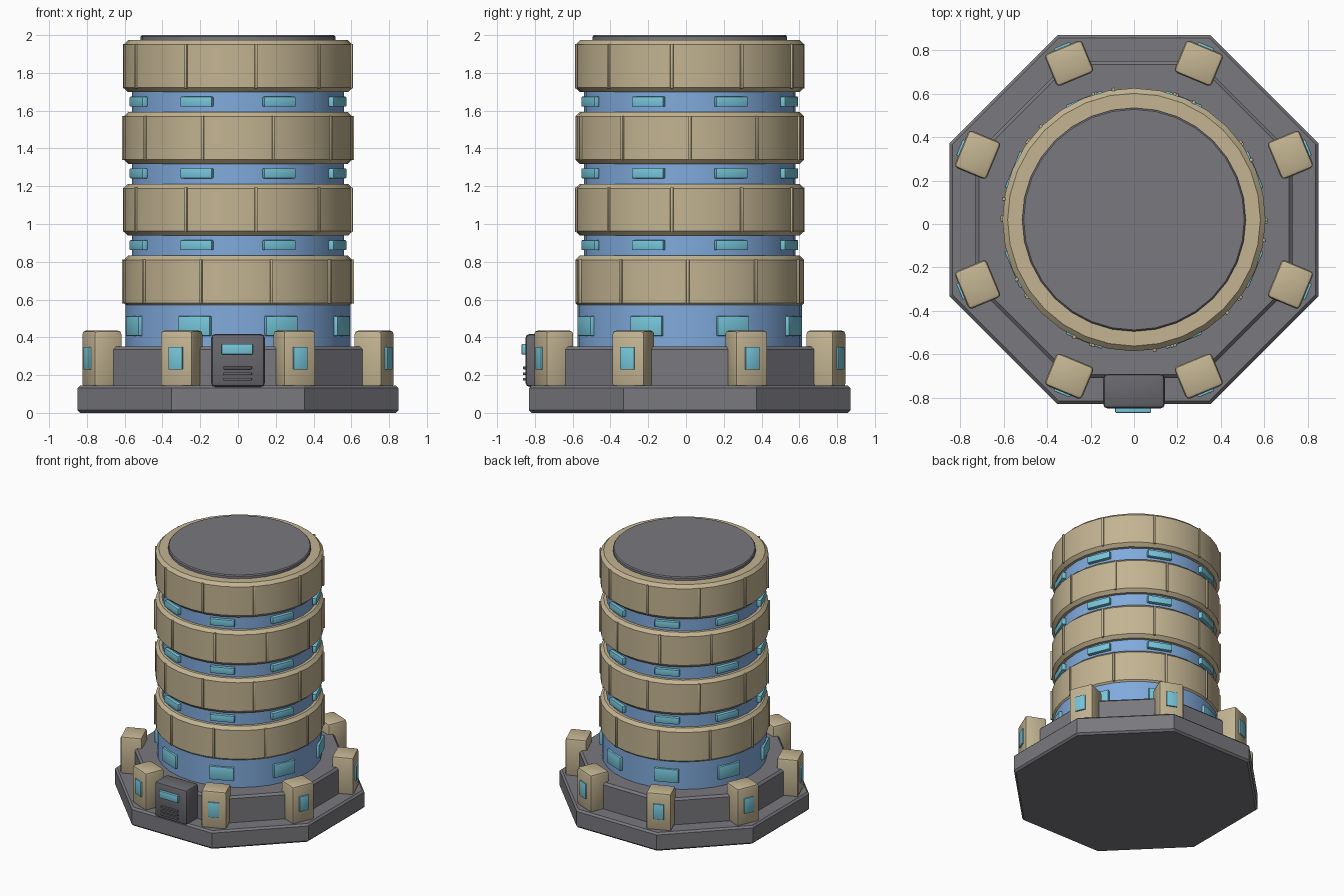
import bpy, bmesh, math
from mathutils import Matrix, Vector

if "Cube" in bpy.data.objects:
    bpy.data.objects.remove(bpy.data.objects["Cube"])

CY = 0.02  # tower axis sits slightly behind the origin


def material(name, rgb):
    m = bpy.data.materials.new(name)
    lin = [(c / 255 / 12.92) if c < 11 else ((c / 255 + 0.055) / 1.055) ** 2.4 for c in rgb]
    m.diffuse_color = (*lin, 1)
    m.use_nodes = True
    m.node_tree.nodes["Principled BSDF"].inputs["Base Color"].default_value = m.diffuse_color
    return m


TAN = material("tan_panel", (195, 180, 146))
BLUE = material("blue_wall", (128, 170, 220))
GLASS = material("cyan_glass", (118, 198, 218))
GREY = material("grey_deck", (121, 120, 126))
DARK = material("dark_grey_door", (104, 103, 109))


def finish(name, bm, mat, smooth=True):
    bmesh.ops.recalc_face_normals(bm, faces=bm.faces)
    mesh = bpy.data.meshes.new(name)
    bm.to_mesh(mesh)
    bm.free()
    mesh.materials.append(mat)
    ob = bpy.data.objects.new(name, mesh)
    bpy.context.collection.objects.link(ob)
    if smooth:
        bpy.context.view_layer.objects.active = ob
        ob.select_set(True)
        bpy.ops.object.shade_smooth_by_angle(angle=math.radians(32))
        ob.select_set(False)
    return ob


def lathe(name, profile, sides, mat, turn=0.0, smooth=True):
    """Closed solid from (radius, z) rows, capped at both ends."""
    bm = bmesh.new()
    rows = []
    for r, z in profile:
        rows.append([bm.verts.new((r * math.cos(turn + math.tau * i / sides),
                                   CY + r * math.sin(turn + math.tau * i / sides), z))
                     for i in range(sides)])
    for a, b in zip(rows, rows[1:]):
        for i in range(sides):
            j = (i + 1) % sides
            bm.faces.new((a[i], a[j], b[j], b[i]))
    bm.faces.new(rows[0])
    bm.faces.new(rows[-1])
    return finish(name, bm, mat, smooth)


def add_box(bm, size, matrix, bevel=0.0, segments=2):
    part = bmesh.new()
    bmesh.ops.create_cube(part, size=1)
    bmesh.ops.scale(part, vec=size, verts=part.verts)
    if bevel:
        bmesh.ops.bevel(part, geom=part.edges[:], offset=bevel, segments=segments,
                        profile=0.5, affect='EDGES')
    part.transform(matrix)
    tmp = bpy.data.meshes.new("tmp")
    part.to_mesh(tmp)
    part.free()
    bm.from_mesh(tmp)
    bpy.data.meshes.remove(tmp)


def radial_boxes(name, size, radius, z, count, first, mat, bevel=0.0):
    """Boxes around the axis; size is (radial, tangential, height), angle 0 is the front."""
    bm = bmesh.new()
    for i in range(count):
        a = math.radians(first + 360 * i / count - 90)
        add_box(bm, size, Matrix.Translation((0, CY, 0)) @ Matrix.Rotation(a, 4, 'Z')
                @ Matrix.Translation((radius, 0, z)), bevel)
    return finish(name, bm, mat)


def octagon(name, apothem, z0, z1, edge):
    k = 1 / math.cos(math.pi / 8)
    lathe(name, [((apothem - edge) * k, z0), (apothem * k, z0 + edge),
                 (apothem * k, z1 - edge), ((apothem - edge) * k, z1)],
          8, GREY, math.pi / 8, smooth=False)


# Stepped octagonal foundation
octagon("base_slab", 0.85, 0.0, 0.145, 0.014)
octagon("upper_slab", 0.73, 0.125, 0.352, 0.016)

# Blue walls
lathe("ground_floor_wall", [(0.595, 0.34), (0.595, 0.57)], 32, BLUE)
lathe("tower_core", [(0.56, 0.56), (0.56, 1.9)], 32, BLUE)

# Ground floor windows
radial_boxes("ground_floor_windows", (0.03, 0.18, 0.105), 0.592, 0.46, 8, 22.5, GLASS, 0.004)

# Four panel rings with ribs, and windows in the gaps between them
for n, offset in enumerate((17, 9, 18, 9)):
    z0 = 0.558 + 0.38 * n
    z1 = z0 + 0.275
    lathe(f"panel_ring_{n + 1}", [(0.582, z0), (0.606, z0 + 0.024),
                                  (0.606, z1 - 0.024), (0.582, z1)], 32, TAN)
    radial_boxes(f"ring_ribs_{n + 1}", (0.02, 0.016, 0.235), 0.605, (z0 + z1) / 2,
                 10, offset, TAN, 0.003)
    if n < 3:
        radial_boxes(f"gap_windows_{n + 1}", (0.03, 0.18, 0.052), 0.57, z1 + 0.055,
                     8, 22.5, GLASS, 0.004)

# Roof disc
lathe("roof_cap", [(0.515, 1.95), (0.515, 1.992), (0.508, 2.0)], 32, GREY)

# Corner pillars with outward windows
radial_boxes("corner_pillars", (0.16, 0.186, 0.30), 0.78, 0.285, 8, 22.5, TAN, 0.018)
radial_boxes("pillar_windows", (0.02, 0.08, 0.12), 0.86, 0.29, 8, 22.5, GLASS, 0.003)

# Entrance block with window and vent slats
bm = bmesh.new()
add_box(bm, (0.285, 0.16, 0.28), Matrix.Translation((0, -0.77, 0.278)), 0.022)
finish("entrance_block", bm, DARK)
bm = bmesh.new()
add_box(bm, (0.165, 0.03, 0.056), Matrix.Translation((-0.004, -0.855, 0.338)), 0.004)
finish("entrance_window", bm, GLASS)
bm = bmesh.new()
for z in (0.178, 0.208, 0.238):
    add_box(bm, (0.15, 0.03, 0.014), Matrix.Translation((-0.002, -0.848, z)), 0.003)
finish("vent_slats", bm, DARK)
